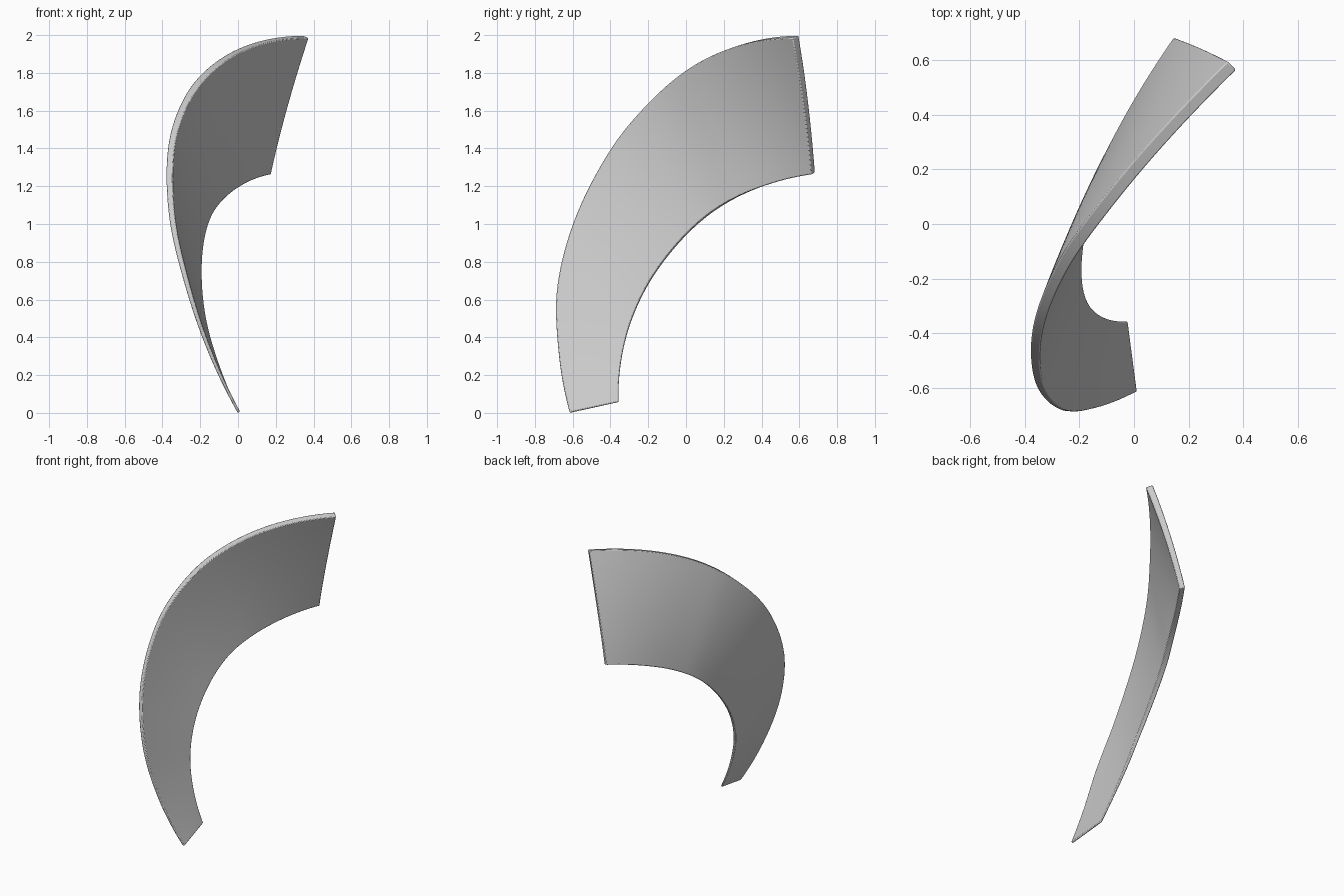
import bpy, bmesh
from mathutils import Vector

if "Cube" in bpy.data.objects:
    bpy.data.objects.remove(bpy.data.objects["Cube"])

# long outer edge and short inner edge of the concave face, bottom to top
OUTER = [(0.012, -0.615, 0.005), (-0.14, -0.675, 0.33), (-0.255, -0.68, 0.68),
         (-0.335, -0.58, 1.05), (-0.335, -0.39, 1.41), (-0.245, -0.17, 1.67),
         (-0.09, 0.05, 1.845), (0.12, 0.30, 1.95), (0.375, 0.565, 1.985)]
INNER = [(-0.022, -0.357, 0.06), (-0.105, -0.345, 0.27), (-0.165, -0.295, 0.48),
         (-0.19, -0.20, 0.69), (-0.182, -0.06, 0.885), (-0.14, 0.10, 1.04),
         (-0.06, 0.27, 1.145), (0.05, 0.47, 1.22), (0.175, 0.665, 1.262)]
NT, NU = 64, 10


def spline(pts, t):
    """Catmull-Rom curve through pts, t in 0..1 (extrapolated end points)."""
    p = [Vector(q) for q in pts]
    p = [3 * p[0] - 3 * p[1] + p[2]] + p + [3 * p[-1] - 3 * p[-2] + p[-3]]
    s = t * (len(pts) - 1)
    i = max(0, min(int(s), len(pts) - 2))
    f = s - i
    a, b, c, d = p[i:i + 4]
    return 0.5 * (2 * b + (c - a) * f + (2 * a - 5 * b + 4 * c - d) * f * f
                  + (3 * b - a - 3 * c + d) * f ** 3)


def sheet(t, u):
    return spline(OUTER, t).lerp(spline(INNER, t), u)


def normal(t, u):
    e = 0.004
    dt = sheet(min(t + e, 1), u) - sheet(max(t - e, 0), u)
    du = sheet(t, 1) - sheet(t, 0)
    return dt.cross(du).normalized()


# curved blade: concave and convex skins joined by a rim
bm = bmesh.new()
front, back = [], []
for i in range(NT + 1):
    t = i / NT
    fr, br = [], []
    for j in range(NU + 1):
        u = j / NU
        n = normal(t, u)
        thick = (0.014 + 0.032 * min(1, 1.5 * t)) * (1 - 0.2 * u)
        p = sheet(t, u) + n * (0.05 * t * u * (1 - u))
        fr.append(bm.verts.new(p))
        br.append(bm.verts.new(p + n * thick))
    front.append(fr)
    back.append(br)
for i in range(NT):
    for j in range(NU):
        for g in (front, back):
            bm.faces.new((g[i][j], g[i + 1][j], g[i + 1][j + 1], g[i][j + 1]))
    for j in (0, NU):
        bm.faces.new((front[i][j], front[i + 1][j], back[i + 1][j], back[i][j]))
for j in range(NU):
    for i in (0, NT):
        bm.faces.new((front[i][j], front[i][j + 1], back[i][j + 1], back[i][j]))
bmesh.ops.recalc_face_normals(bm, faces=bm.faces)
mesh = bpy.data.meshes.new("curved_blade")
bm.to_mesh(mesh)
bm.free()
blade = bpy.data.objects.new("curved_blade", mesh)
bpy.context.collection.objects.link(blade)

# softly rounded rim
bev = blade.modifiers.new("rim", 'BEVEL')
bev.width = 0.005
bev.segments = 2
bev.limit_method = 'ANGLE'
bev.angle_limit = 0.9

bpy.context.view_layer.objects.active = blade
blade.select_set(True)
bpy.ops.object.shade_smooth_by_angle(angle=0.7)
